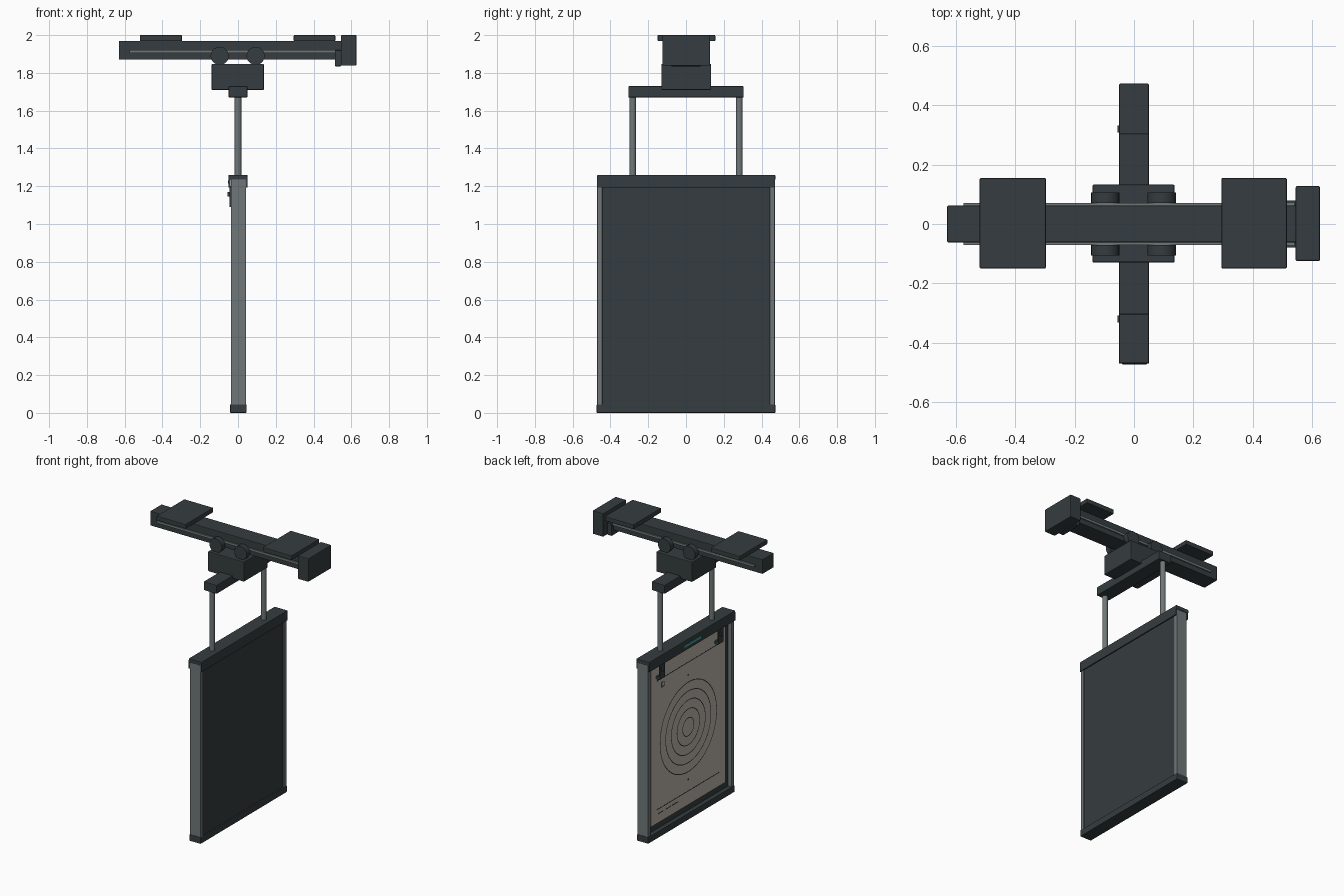
import bpy, bmesh, math
from mathutils import Vector, Matrix

if "Cube" in bpy.data.objects:
    bpy.data.objects.remove(bpy.data.objects["Cube"])


def material(name, rgb):
    m = bpy.data.materials.new(name)
    m.diffuse_color = (*rgb, 1)
    m.use_nodes = True
    m.node_tree.nodes["Principled BSDF"].inputs["Base Color"].default_value = m.diffuse_color
    return m


DARK = material("dark_metal", (0.036, 0.046, 0.05))
STEEL = material("steel", (0.16, 0.185, 0.185))
PAPER = material("paper", (0.50, 0.46, 0.41))
INK = material("ink", (0.03, 0.03, 0.03))
TEAL = material("teal", (0.05, 0.35, 0.36))


def finish(name, bm, mat):
    me = bpy.data.meshes.new(name)
    bm.to_mesh(me)
    bm.free()
    me.materials.append(mat)
    ob = bpy.data.objects.new(name, me)
    bpy.context.collection.objects.link(ob)
    return ob


def box(name, x, y, z, mat=DARK, bevel=0.0):
    """Box from (min, max) pairs, optionally with softened edges."""
    bm = bmesh.new()
    bmesh.ops.create_cube(bm, size=1)
    lo, hi = Vector((x[0], y[0], z[0])), Vector((x[1], y[1], z[1]))
    for v in bm.verts:
        v.co = Vector((lo[i] + (v.co[i] + 0.5) * (hi[i] - lo[i]) for i in range(3)))
    if bevel:
        bmesh.ops.bevel(bm, geom=bm.edges[:], offset=bevel, segments=2,
                        profile=0.5, affect='EDGES')
    return finish(name, bm, mat)


def cylinder(name, centre, radius, length, axis='Z', sides=20, mat=DARK):
    bm = bmesh.new()
    rot = Matrix.Rotation(math.pi / 2, 4, 'X') if axis == 'Y' else Matrix()
    bmesh.ops.create_cone(bm, cap_ends=True, segments=sides, radius1=radius,
                          radius2=radius, depth=length,
                          matrix=Matrix.Translation(centre) @ rot)
    for f in bm.faces:
        f.smooth = len(f.verts) == 4
    for e in bm.edges:
        e.smooth = all(f.smooth for f in e.link_faces)
    return finish(name, bm, mat)


def ring(name, x, z, radius, width, segments=64):
    """Thin flat printed ring facing -x."""
    bm = bmesh.new()
    loops = []
    for r in (radius - width / 2, radius + width / 2):
        loops.append([bm.verts.new((x, r * math.cos(a), z + r * math.sin(a)))
                      for a in (2 * math.pi * i / segments for i in range(segments))])
    for i in range(segments):
        j = (i + 1) % segments
        bm.faces.new((loops[0][i], loops[0][j], loops[1][j], loops[1][i]))
    return finish(name, bm, INK)


# Overhead rail, drive housing and ceiling plates
box("rail_beam", (-0.63, 0.55), (-0.062, 0.062), (1.87, 1.97), bevel=0.004)
box("drive_housing", (0.545, 0.627), (-0.125, 0.128), (1.838, 2.0), bevel=0.005)
box("rail_end_stop", (0.513, 0.546), (-0.08, 0.08), (1.835, 1.92), bevel=0.003)
for label, x in (("left", (-0.52, -0.297)), ("right", (0.295, 0.515))):
    box(label + "_ceiling_plate", x, (-0.15, 0.155), (1.968, 2.0), bevel=0.004)

# Carriage with four wheels running along the side tracks
box("carriage_block", (-0.14, 0.137), (-0.13, 0.133), (1.71, 1.848), bevel=0.005)
for label, s in (("front", -1), ("back", 1)):
    box(label + "_track", (-0.575, 0.54), sorted((s * 0.06, s * 0.07)),
        (1.905, 1.921), STEEL)
    for i, x in enumerate((-0.097, 0.093)):
        cylinder(f"{label}_wheel_{i + 1}", (x, s * 0.088, 1.89), 0.048, 0.036, 'Y')
box("crossbar", (-0.05, 0.05), (-0.305, 0.305), (1.67, 1.73), bevel=0.004)

# Header: a lid with two hanging skirts
box("header_lid", (-0.05, 0.05), (-0.47, 0.473), (1.232, 1.26), bevel=0.004)
box("header_front_skirt", (-0.05, -0.04), (-0.47, 0.47), (1.192, 1.25))
box("header_rear_skirt", (0.043, 0.05), (-0.47, 0.47), (1.192, 1.25))
box("status_light", (-0.053, -0.049), (-0.09, 0.09), (1.215, 1.23), TEAL)

# Frame: hanger rods, side posts and paper clips, mirrored in y
for label, s in (("left", -1), ("right", 1)):
    cylinder(label + "_hanger_rod", (0, s * 0.282, 1.46), 0.018, 0.44, mat=STEEL)
    box(label + "_post", (-0.038, 0.043), sorted((s * 0.443, s * 0.47)),
        (0.03, 1.235), STEEL, 0.002)
    y = s * 0.32
    box(label + "_clip_arm", (-0.045, -0.036), (y - 0.03, y + 0.03),
        (1.09, 1.2), bevel=0.002)
    box(label + "_clip_foot", (-0.04, -0.012), (y - 0.03, y + 0.03), (1.09, 1.11))
    box(label + "_clip_lever", (-0.056, -0.044), (y - 0.012, y + 0.012), (1.145, 1.17))
box("bottom_bar", (-0.042, 0.045), (-0.473, 0.473), (0, 0.045), bevel=0.004)

# Backing board and paper sheet
box("backing_board", (-0.012, 0.036), (-0.445, 0.445), (0.04, 1.235))
box("paper_sheet", (-0.017, -0.012), (-0.41, 0.41), (0.085, 1.17), PAPER)

# Printed rings and marks
PX = -0.0178
for k in range(1, 6):
    ring(f"printed_ring_{k}", PX, 0.625, 0.062 * k, 0.006)
marks = [(-0.34, 0.34, 0.178, 0.183), (-0.34, 0.34, 1.07, 1.075),
         (-0.008, 0.008, 0.255, 0.265), (-0.008, 0.008, 0.98, 0.99),
         (0.27, 0.33, 0.145, 0.151), (0.19, 0.25, 0.145, 0.151),
         (0.11, 0.17, 0.145, 0.151),
         (0.26, 0.29, 1.008, 1.012), (0.26, 0.29, 1.04, 1.044),
         (0.26, 0.264, 1.008, 1.044), (0.286, 0.29, 1.008, 1.044)]
for i, (y0, y1, z0, z1) in enumerate(marks):
    box(f"printed_mark_{i + 1}", (PX, PX + 0.001), (y0, y1), (z0, z1), INK)
